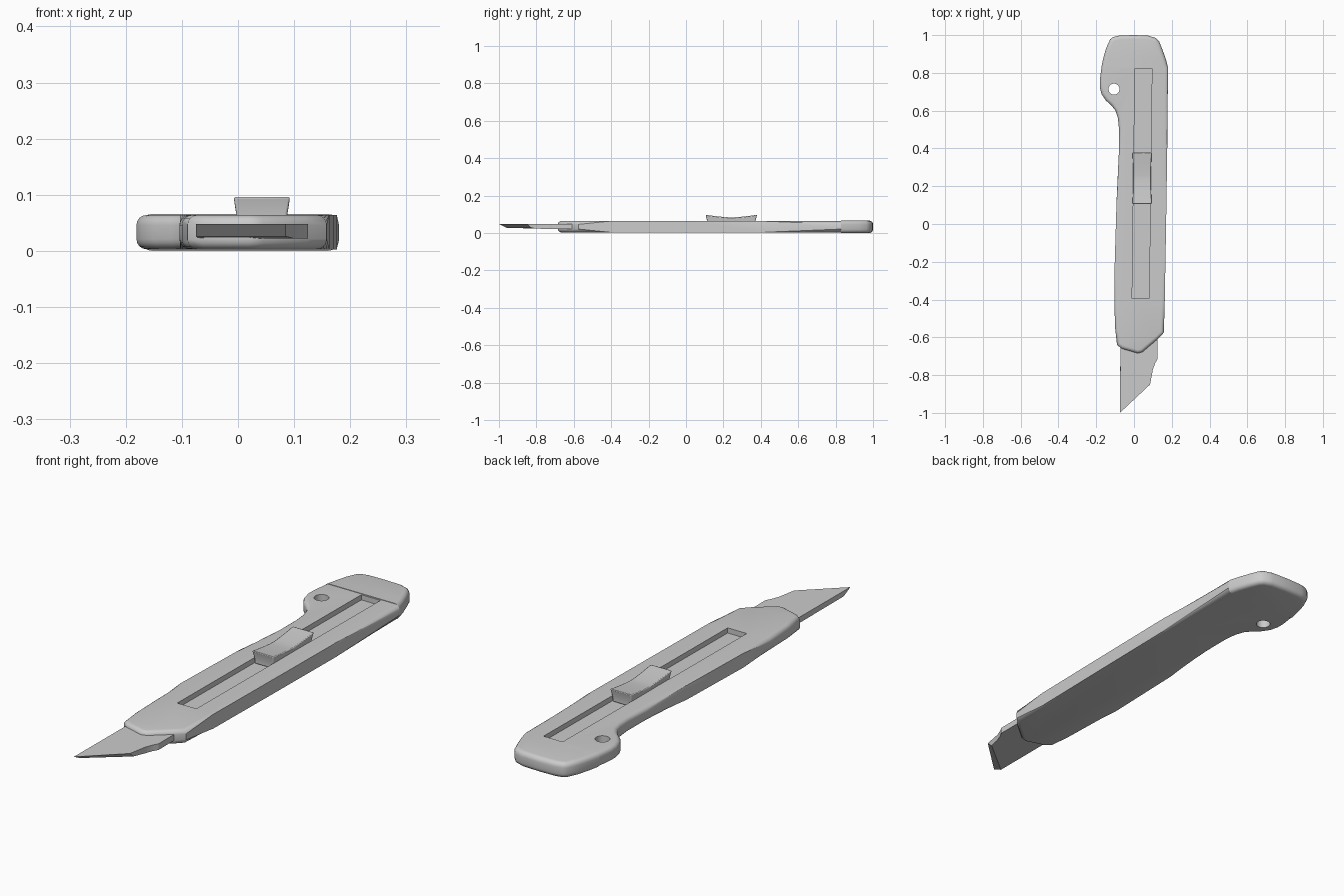
import bpy, bmesh, math

if "Cube" in bpy.data.objects:
    bpy.data.objects.remove(bpy.data.objects["Cube"], do_unlink=True)

GREY = (0.6, 0.6, 0.6, 1.0)
grey = bpy.data.materials.new("plain grey")
grey.use_nodes = True
grey.diffuse_color = GREY
grey.node_tree.nodes["Principled BSDF"].inputs["Base Color"].default_value = GREY

SEAM = 0.83  # where the end cap meets the handle


def finish(name, bm):
    """Turn a bmesh into a named, coloured object."""
    bmesh.ops.recalc_face_normals(bm, faces=bm.faces)
    mesh = bpy.data.meshes.new(name)
    bm.to_mesh(mesh)
    bm.free()
    mesh.materials.append(grey)
    obj = bpy.data.objects.new(name, mesh)
    bpy.context.collection.objects.link(obj)
    return obj


def slab(outline, z0, z1):
    """Extrude an xy outline from z0 up to z1."""
    bm = bmesh.new()
    base = bm.faces.new([bm.verts.new((x, y, z0)) for x, y in outline])
    top = bmesh.ops.extrude_face_region(bm, geom=[base])["geom"]
    for v in top:
        if isinstance(v, bmesh.types.BMVert):
            v.co.z = z1
    return bm


def round_rims(bm, width):
    """Round the upper and lower rims, leaving the seam square."""
    rims = [e for e in bm.edges
            if abs(e.verts[0].co.z - e.verts[1].co.z) < 1e-5
            and not all(abs(v.co.y - SEAM) < 1e-4 for v in e.verts)]
    bmesh.ops.bevel(bm, geom=rims, offset=width, segments=4, profile=0.5,
                    affect='EDGES', clamp_overlap=True)


def select_only(obj):
    bpy.ops.object.select_all(action='DESELECT')
    obj.select_set(True)
    bpy.context.view_layer.objects.active = obj


def carve(obj, cutter):
    """Subtract a cutter and discard it."""
    cutter.hide_render = True
    mod = obj.modifiers.new("cut", 'BOOLEAN')
    mod.operation = 'DIFFERENCE'
    mod.solver = 'EXACT'
    mod.object = cutter
    select_only(obj)
    bpy.ops.object.modifier_apply(modifier=mod.name)
    bpy.data.objects.remove(cutter, do_unlink=True)


def smooth(obj, degrees=38):
    select_only(obj)
    bpy.ops.object.shade_smooth_by_angle(angle=math.radians(degrees))


# Handle: long body with a waist and an ear for the hanging hole
handle_outline = [
    (0.18, SEAM), (0.176, 0.4), (0.17, 0.0), (0.163, -0.4), (0.158, -0.575),
    (0.125, -0.61), (0.045, -0.678), (0.02, -0.685), (-0.065, -0.66),
    (-0.09, -0.64), (-0.1, -0.55), (-0.104, -0.42), (-0.103, -0.24),
    (-0.092, 0.13), (-0.08, 0.38), (-0.079, 0.5), (-0.085, 0.56),
    (-0.098, 0.6), (-0.12, 0.628), (-0.15, 0.655), (-0.172, 0.688),
    (-0.181, 0.725), (-0.181, 0.76), (-0.172, SEAM)]
bm = slab(handle_outline, 0.003, 0.064)
round_rims(bm, 0.018)
handle = finish("handle", bm)

# Slider track sunk into the top, leaning slightly like the handle
track = [(0.005, 0.824), (0.095, 0.824), (0.08, -0.395), (-0.01, -0.395)]
carve(handle, finish("track_cutter", slab(track, 0.042, 0.1)))

# Hanging hole
hole = [(-0.106 + 0.029 * math.cos(a), 0.714 + 0.029 * math.sin(a))
        for a in (math.tau * i / 32 for i in range(32))]
carve(handle, finish("hole_cutter", slab(hole, -0.1, 0.2)))
smooth(handle)

# End cap
cap_outline = [
    (0.18, SEAM), (0.168, 0.875), (0.15, 0.925), (0.134, 0.965),
    (0.115, 0.985), (0.075, 0.997), (0.0, 1.0), (-0.075, 0.998),
    (-0.11, 0.99), (-0.126, 0.978), (-0.148, 0.93), (-0.162, 0.88),
    (-0.173, SEAM)]
bm = slab(cap_outline, 0.0, 0.066)
round_rims(bm, 0.02)
smooth(finish("end_cap", bm))

# Blade: slanted cutting edge, ground back on the underside
blade_outline = [
    (-0.075, -1.0), (0.085, -0.85), (0.1, -0.77), (0.113, -0.735),
    (0.125, -0.715), (0.125, -0.5), (-0.07, -0.5)]
bm = slab(blade_outline, 0.022, 0.048)
for v in bm.verts:
    if v.co.z < 0.03 and v.co.y < -0.84:
        v.co.y += 0.045 if v.co.x < 0 else 0.025
        v.co.z += 0.004
smooth(finish("blade", bm), 20)

# Thumb slider: saddle-shaped top, flaring outward as it rises
top_curve = [(0.105 + 0.275 * i / 16,
              0.083 + 0.014 * abs(i / 8 - 1) ** 1.4) for i in range(17)]
side = [(0.113, 0.041), (0.113, 0.065)] + top_curve + [(0.372, 0.065), (0.372, 0.041)]
bm = bmesh.new()
rings = []
for sign in (-1, 1):
    rings.append([bm.verts.new((0.0425 + sign * (0.043 + 0.14 * max(0, z - 0.045)), y, z))
                  for y, z in side])
    bm.faces.new(rings[-1])
n = len(side)
for i in range(n):
    j = (i + 1) % n
    bm.faces.new((rings[0][i], rings[0][j], rings[1][j], rings[1][i]))
slider = finish("thumb_slider", bm)
bevel = slider.modifiers.new("soft edges", 'BEVEL')
bevel.width = 0.004
bevel.segments = 2
bevel.limit_method = 'ANGLE'
bevel.angle_limit = math.radians(40)
smooth(slider)
